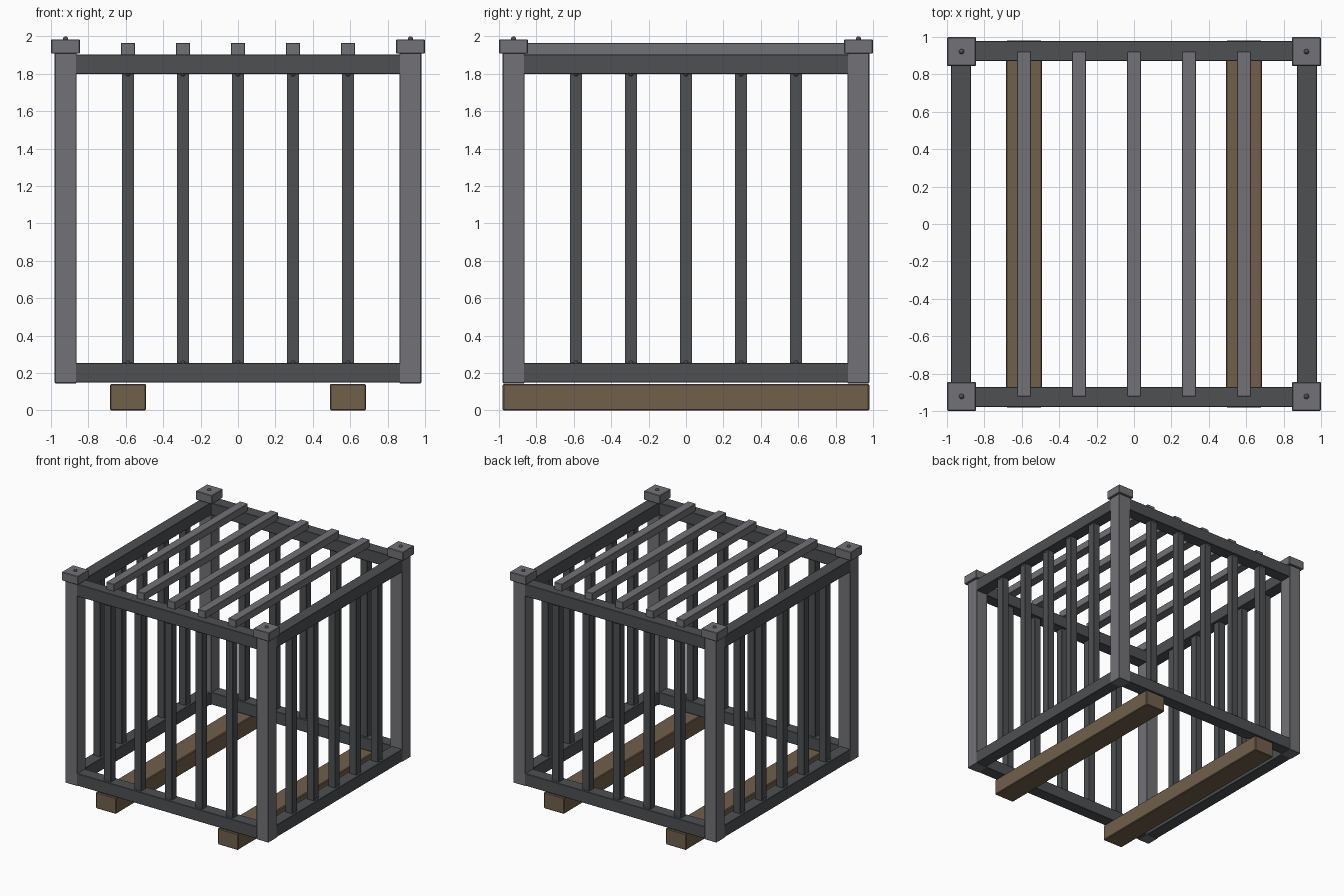
import bpy, bmesh
from mathutils import Matrix, Vector

if "Cube" in bpy.data.objects:
    bpy.data.objects.remove(bpy.data.objects["Cube"])


def material(name, rgb):
    m = bpy.data.materials.new(name)
    m.diffuse_color = (*rgb, 1)
    m.use_nodes = True
    m.node_tree.nodes["Principled BSDF"].inputs["Base Color"].default_value = m.diffuse_color
    return m


STEEL = material("light_steel", (0.17, 0.17, 0.185))
DARK = material("dark_steel", (0.075, 0.08, 0.085))
WOOD = material("wood", (0.16, 0.115, 0.07))


def finish(name, bm, mat):
    me = bpy.data.meshes.new(name)
    bm.to_mesh(me)
    bm.free()
    me.materials.append(mat)
    ob = bpy.data.objects.new(name, me)
    bpy.context.collection.objects.link(ob)
    return ob


def box(name, lo, hi, mat, bevel=0.003):
    lo, hi = Vector(lo), Vector(hi)
    bm = bmesh.new()
    bmesh.ops.create_cube(bm, size=1)
    for v in bm.verts:
        v.co = (lo + hi) / 2 + v.co * (hi - lo)
    bmesh.ops.bevel(bm, geom=bm.edges[:], offset=bevel, segments=1, affect='EDGES')
    return finish(name, bm, mat)


def rivet(name, loc, r, height, mat):
    bm = bmesh.new()
    bmesh.ops.create_uvsphere(bm, u_segments=12, v_segments=8, radius=1,
                              matrix=Matrix.Translation(loc) @ Matrix.Diagonal((r, r, height, 1)))
    for f in bm.faces:
        f.smooth = True
    return finish(name, bm, mat)


SPACING = [-0.588, -0.294, 0, 0.294, 0.588]

# Corner posts with caps and cap rivets
for sx in (-1, 1):
    for sy in (-1, 1):
        x, y = sx * 0.922, sy * 0.922
        box("corner_post", (x - 0.058, y - 0.058, 0.145), (x + 0.058, y + 0.058, 1.93), STEEL)
        box("post_cap", (x - 0.077, y - 0.077, 1.908), (x + 0.077, y + 0.077, 1.984), STEEL, 0.004)
        rivet("cap_rivet", (x, y, 1.984), 0.014, 0.016, DARK)

# Rails and upright bars on all four sides
for s in (-1, 1):
    c = s * 0.925
    for label, z0, z1 in (("bottom", 0.148, 0.254), ("top", 1.798, 1.904)):
        box(label + "_rail", (-0.9, c - 0.053, z0), (0.9, c + 0.053, z1), DARK)
        box(label + "_side_rail", (c - 0.053, -0.9, z0), (c + 0.053, 0.9, z1), DARK)
    for p in SPACING:
        for name, x, y in (("upright_bar", p, c), ("side_upright_bar", c, p)):
            box(name, (x - 0.033, y - 0.033, 0.22), (x + 0.033, y + 0.033, 1.83), DARK, 0.002)
            # Small rivets where each bar meets the rails
            dx, dy = (0, s * 0.033) if name == "upright_bar" else (s * 0.033, 0)
            for z in (0.254, 1.798):
                rivet("bar_rivet", (x + dx, y + dy, z), 0.012, 0.012, DARK)

# Roof bars resting on the top rails
for p in SPACING:
    box("roof_bar", (p - 0.038, -0.922, 1.9), (p + 0.038, 0.922, 1.965), STEEL)

# Wooden skids
for s in (-1, 1):
    box("wooden_skid", (s * 0.588 - 0.097, -0.98, 0), (s * 0.588 + 0.097, 0.98, 0.141), WOOD, 0.006)
